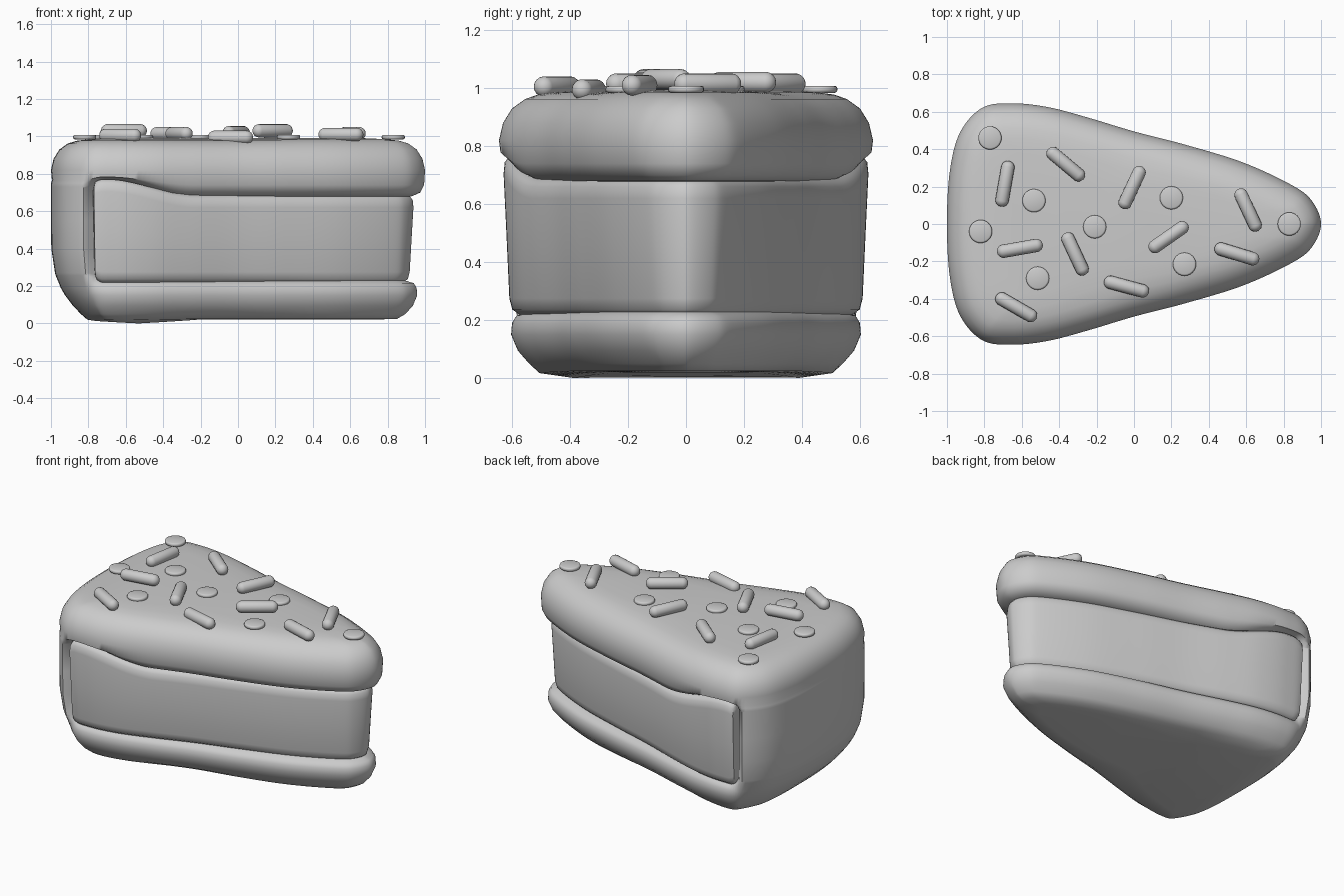
import bpy, bmesh, math
from mathutils import Vector, Matrix

cube = bpy.data.objects.get("Cube")
if cube:
    bpy.data.objects.remove(cube, do_unlink=True)

grey = bpy.data.materials.new("plain grey")
grey.use_nodes = True
grey.diffuse_color = (0.6, 0.6, 0.6, 1)
grey.node_tree.nodes["Principled BSDF"].inputs["Base Color"].default_value = grey.diffuse_color


def finish(bm, name, angle=50):
    bmesh.ops.recalc_face_normals(bm, faces=bm.faces)
    mesh = bpy.data.meshes.new(name)
    bm.to_mesh(mesh)
    bm.free()
    mesh.materials.append(grey)
    obj = bpy.data.objects.new(name, mesh)
    bpy.context.collection.objects.link(obj)
    bpy.ops.object.select_all(action="DESELECT")
    bpy.context.view_layer.objects.active = obj
    obj.select_set(True)
    bpy.ops.object.shade_smooth_by_angle(angle=math.radians(angle))


def smooth(t):
    t = min(max(t, 0), 1)
    return t * t * (3 - 2 * t)


# Wedge outline: one half from tip to back, mirrored, then splined
half = [(1, 0), (0.95, 0.125), (0.84, 0.21), (0.58, 0.33), (0.27, 0.425), (0, 0.495),
        (-0.25, 0.57), (-0.46, 0.625), (-0.65, 0.645), (-0.81, 0.622),
        (-0.93, 0.49), (-0.985, 0.28), (-1, 0)]
ctrl = [Vector(p) for p in half + [(x, -y) for x, y in half[-2:0:-1]]]
outline = []
STEPS = 8
for i in range(len(ctrl)):
    a, b, c, d = (ctrl[(i + k) % len(ctrl)] for k in (-1, 0, 1, 2))
    for s in range(STEPS):
        t = s / STEPS
        outline.append(0.5 * (2 * b + (c - a) * t + (2 * a - 5 * b + 4 * c - d) * t * t
                              + (3 * b - a - 3 * c + d) * t ** 3))
N = len(outline)
normals = []
for i in range(N):
    tan = (outline[(i + 1) % N] - outline[i - 1]).normalized()
    normals.append(Vector((tan.y, -tan.x)))
centre = Vector((-0.25, 0))


def inset(i, d):
    p = outline[i] - normals[i] * min(d, 0.1)
    if d > 0.1:
        p += (centre - p).normalized() * (d - 0.1)
    return p


def loft(name, profile):
    """profile(i) gives the (inset, height) pairs for outline point i."""
    bm = bmesh.new()
    columns = [[bm.verts.new((*inset(i, d), z)) for d, z in profile(i)] for i in range(N)]
    for i in range(N):
        a, b = columns[i], columns[(i + 1) % N]
        for k in range(len(a) - 1):
            bm.faces.new((a[k], b[k], b[k + 1], a[k + 1]))
    bm.faces.new([c[0] for c in columns])
    bm.faces.new([c[-1] for c in columns])
    finish(bm, name, 60)


def seams(x):
    """Heights of the lower and upper edge of the side recess."""
    corner = smooth((-0.73 - x) / 0.1)
    top = 0.68 + 0.085 * smooth((-0.22 - x) / 0.48) - 0.035 * corner
    return 0.225 + 0.04 * corner, top


# Frosting: rolls above and below a side recess, solid wall at the back
def frosting(i):
    x, y = outline[i]
    lo, hi = seams(x)
    recess = smooth((x + 0.83) / 0.05)
    base = smooth((x + 0.97) / 0.3)
    dip = 0.02 * (1 - min(1, math.hypot(x + 0.65, abs(y) - 0.645) / 0.5))
    rows = [  # side inset, height, share of the side shape
        (0.3, 0.02 - dip, base), (0.15, 0.024 - dip / 3, base), (0.105, 0.05, base),
        (0.065, 0.095, base), (0.042, 0.15, base), (0.045, 0.19, base),
        (0.06, lo - 0.01, recess), (0.11, lo + 0.005, recess), (0.11, 0.4, recess),
        (0.11, 0.55, recess), (0.11, hi - 0.005, recess), (0.07, hi, recess),
        (0.025, hi + 0.02, recess), (0.005, hi * 0.5 + 0.4, 1), (0, 0.82, 1),
        (0.014, 0.88, 1), (0.045, 0.93, 1), (0.09, 0.962, 1), (0.14, 0.977, 1),
        (0.21, 0.985, 1), (0.32, 0.99, 1)]
    return [(s * w + 0.22 * max(0, 1 - 2 * z) ** 3 * (1 - w), z) for s, z, w in rows]


loft("frosting", frosting)


# Sponge filling showing in the recess, tucked in behind the back wall
def sponge(i):
    x = outline[i].x
    lo, hi = seams(x)
    d = 0.015 + 0.047 * smooth((x + 0.8) / 1.5) + 0.08 * smooth((-0.775 - x) / 0.04)
    mid = (lo + hi) / 2
    return [(d + 0.06, lo - 0.01), (d + 0.03, lo + 0.012), (d + 0.02, lo + 0.05),
            (d + 0.01, mid), (d, hi - 0.06), (d + 0.004, hi - 0.02), (d + 0.025, hi + 0.005)]


loft("sponge", sponge)

# Rod sprinkles: x, y, turn in degrees, height
rods = [(-0.69, 0.215, 80, 1.01), (-0.365, 0.32, -40, 1.015), (-0.01, 0.195, 65, 1.02),
        (0.61, 0.075, -65, 1.015), (-0.61, -0.13, 10, 1.03), (-0.315, -0.16, -65, 1.015),
        (0.185, -0.07, 35, 1.03), (0.55, -0.16, -17, 1.01), (-0.04, -0.335, -15, 0.995),
        (-0.63, -0.445, -30, 1.005)]
for n, (x, y, turn, z) in enumerate(rods):
    bm = bmesh.new()
    bmesh.ops.create_uvsphere(bm, u_segments=16, v_segments=11, radius=0.036)
    for v in bm.verts:
        v.co.z += math.copysign(0.088, v.co.z)
    bm.transform(Matrix.Translation((x, y, z)) @ Matrix.Rotation(math.radians(turn), 4, "Z")
                 @ Matrix.Rotation(math.pi / 2, 4, "Y"))
    finish(bm, f"rod_sprinkle_{n + 1}")

# Flat round sprinkles
discs = [(-0.77, 0.46), (-0.535, 0.125), (-0.82, -0.04), (-0.21, -0.015),
         (0.2, 0.14), (0.27, -0.215), (-0.515, -0.29), (0.83, 0)]
for n, (x, y) in enumerate(discs):
    bm = bmesh.new()
    bmesh.ops.create_cone(bm, cap_ends=True, segments=24, radius1=0.062, radius2=0.062, depth=0.024)
    rims = [e for e in bm.edges if abs(e.verts[0].co.z - e.verts[1].co.z) < 0.001]
    bmesh.ops.bevel(bm, geom=rims, offset=0.009, segments=2, affect="EDGES", profile=0.5)
    bm.transform(Matrix.Translation((x, y, 0.996)))
    finish(bm, f"disc_sprinkle_{n + 1}")
